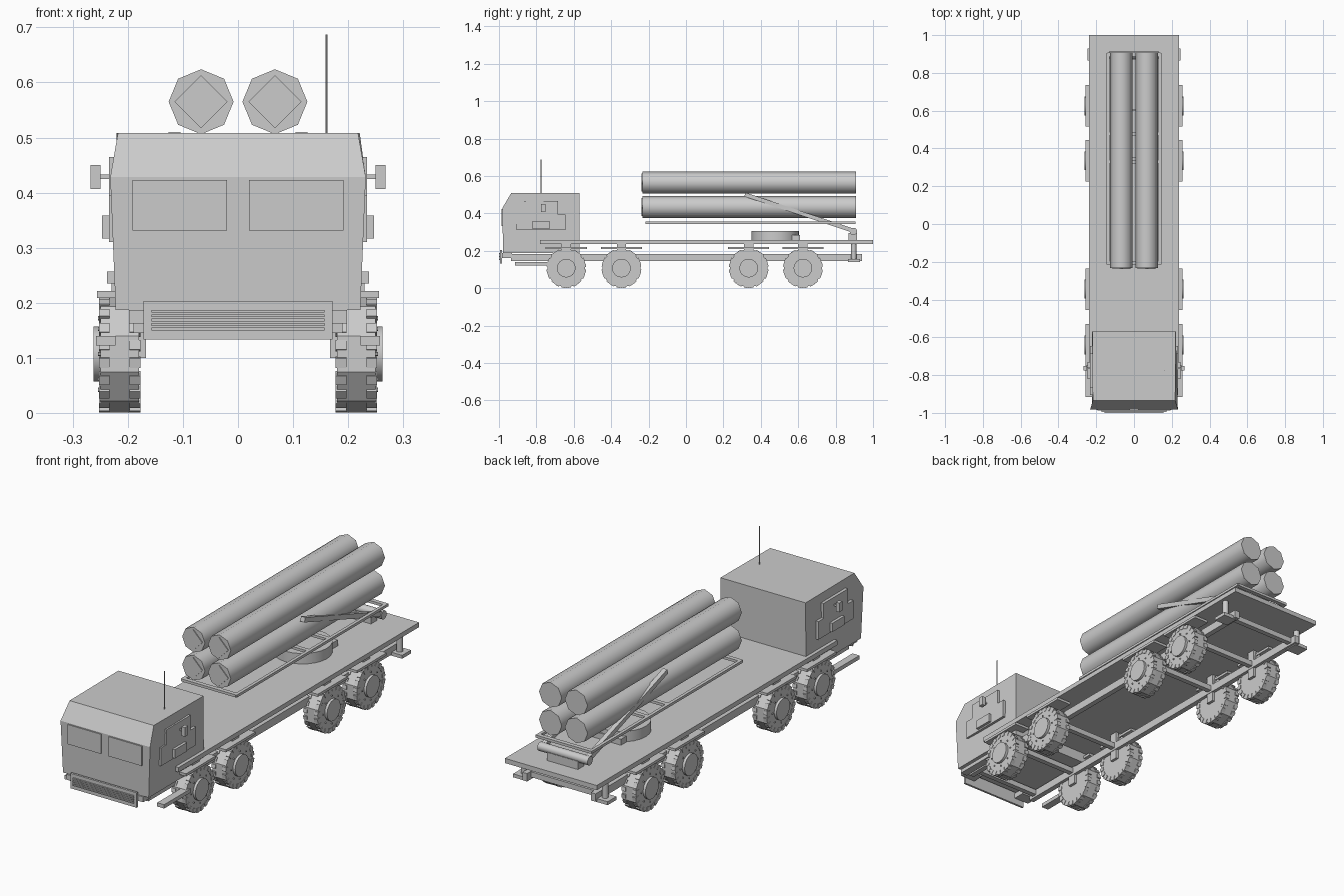
import bpy, bmesh
from math import pi, cos, sin
from mathutils import Matrix, Vector

if "Cube" in bpy.data.objects:
    bpy.data.objects.remove(bpy.data.objects["Cube"])

GREY = (0.6, 0.6, 0.6, 1)
paint = bpy.data.materials.new("light_grey")
paint.use_nodes = True
paint.diffuse_color = GREY
paint.node_tree.nodes["Principled BSDF"].inputs["Base Color"].default_value = GREY


def finish(name, bm, smooth=0):
    bmesh.ops.recalc_face_normals(bm, faces=bm.faces)
    me = bpy.data.meshes.new(name)
    bm.to_mesh(me)
    bm.free()
    me.materials.append(paint)
    ob = bpy.data.objects.new(name, me)
    bpy.context.collection.objects.link(ob)
    if smooth:
        bpy.ops.object.select_all(action="DESELECT")
        ob.select_set(True)
        bpy.context.view_layer.objects.active = ob
        bpy.ops.object.shade_smooth_by_angle(angle=smooth)
    return ob


def add_box(bm, x, y, z, turn=Matrix()):
    """Box from (min, max) ranges."""
    mid = [(a + b) / 2 for a, b in (x, y, z)]
    size = [abs(b - a) for a, b in (x, y, z)]
    bmesh.ops.create_cube(bm, size=1, matrix=turn @ Matrix.Translation(mid) @ Matrix.Diagonal((*size, 1)))


def box(name, x, y, z):
    bm = bmesh.new()
    add_box(bm, x, y, z)
    return finish(name, bm)


def pair(name, x, y, z):
    """The same box on both sides."""
    for side, s in (("left", 1), ("right", -1)):
        box(f"{name}_{side}", (s * x[0], s * x[1]), y, z)


def add_rod(bm, a, b, r, sides, spin=0):
    a, b = Vector(a), Vector(b)
    turn = (b - a).to_track_quat("Z", "Y").to_matrix().to_4x4()
    bmesh.ops.create_cone(bm, cap_ends=True, segments=sides, radius1=r, radius2=r, depth=(b - a).length,
                          matrix=Matrix.Translation((a + b) / 2) @ turn @ Matrix.Rotation(spin, 4, "Z"))


def rod(name, a, b, r, sides=12, smooth=0.9, spin=0):
    bm = bmesh.new()
    add_rod(bm, a, b, r, sides, spin)
    return finish(name, bm, smooth)


# Cab: outline rings of half width, y and z, from the left side to the right
outline = [(0.222, -0.57, 0.187), (0.222, -0.978, 0.187), (0.232, -0.982, 0.428),
           (0.218, -0.935, 0.508), (0.221, -0.57, 0.508)]
bm = bmesh.new()
left = [bm.verts.new(p) for p in outline]
right = [bm.verts.new((-x, y, z)) for x, y, z in outline]
bm.faces.new(left)
bm.faces.new(right)
for i in range(len(left)):
    j = (i + 1) % len(left)
    bm.faces.new((left[i], left[j], right[j], right[i]))
finish("cab", bm)

# Cab fittings
pair("windscreen", (0.02, 0.192), (-0.987, -0.978), (0.331, 0.423))
pair("door_panel_upper", (0.215, 0.234), (-0.865, -0.685), (0.395, 0.465))
pair("door_panel_lower", (0.215, 0.234), (-0.905, -0.645), (0.31, 0.395))
pair("side_locker", (0.23, 0.247), (-0.82, -0.73), (0.317, 0.358))
pair("mirror", (0.25, 0.268), (-0.775, -0.752), (0.407, 0.45))
pair("mirror_arm", (0.22, 0.252), (-0.768, -0.76), (0.425, 0.433))
pair("step", (0.222, 0.258), (-0.915, -0.72), (0.122, 0.14))
rod("antenna", (0.161, -0.775, 0.5), (0.161, -0.775, 0.687), 0.002, 6)

# Front bumper with slats
box("bumper", (-0.172, 0.172), (-0.995, -0.985), (0.133, 0.203))
bm = bmesh.new()
for i in range(5):
    z = 0.15 + i * 0.008
    add_box(bm, (-0.157, 0.157), (-1, -0.994), (z, z + 0.005))
finish("bumper_slats", bm)
pair("bumper_mount", (0.12, 0.198), (-0.985, -0.93), (0.162, 0.187))

# Deck and chassis
box("deck", (-0.238, 0.238), (-0.78, 1), (0.235, 0.257))
pair("frame_rail", (0.165, 0.19), (-0.935, 0.94), (0.145, 0.182))
axles = (-0.64, -0.345, 0.335, 0.625)
for i, y in enumerate((-0.9, *axles, 0.9)):
    box(f"cross_beam_{i}", (-0.17, 0.17), (y - 0.012, y + 0.012), (0.155, 0.18))


# Wheels: ten-sided tyre, staggered lugs, hub
def wheel(name, s, y):
    bm = bmesh.new()
    c = Vector((0, y, 0.107))
    add_rod(bm, c + Vector((s * 0.18, 0, 0)), c + Vector((s * 0.25, 0, 0)), 0.106, 10)
    for i in range(20):
        turn = Matrix.Translation(c) @ Matrix.Rotation(2 * pi * (i + 0.5) / 20, 4, "X")
        for x in ((0.177, 0.197), (0.233, 0.252)):
            add_box(bm, (s * x[0], s * x[1]), (-0.009, 0.009), (0.085, 0.106), turn)
    finish(name, bm)
    bm = bmesh.new()
    add_rod(bm, c + Vector((s * 0.245, 0, 0)), c + Vector((s * 0.262, 0, 0)), 0.05, 16)
    for i in range(8):
        a = 2 * pi * i / 8
        p = c + Vector((s * 0.248, 0.065 * cos(a), 0.065 * sin(a)))
        add_rod(bm, p, p + Vector((s * 0.006, 0, 0)), 0.004, 6)
    finish(name + "_hub", bm, 0.6)


for i, y in enumerate(axles):
    for side, s in (("left", 1), ("right", -1)):
        wheel(f"wheel_{side}_{i}", s, y)
    pair(f"mudguard_{i}", (0.18, 0.256), (y - 0.11, y + 0.11), (0.209, 0.221))
    pair(f"mudguard_mount_{i}", (0.19, 0.23), (y - 0.025, y + 0.025), (0.218, 0.24))
    pair(f"spring_{i}", (0.167, 0.182), (y - 0.02, y + 0.02), (0.1, 0.236))

# Rear stabilisers
for side, s in (("left", 1), ("right", -1)):
    rod(f"stabiliser_{side}", (s * 0.21, 0.897, 0.145), (s * 0.21, 0.897, 0.24), 0.014, 10)
pair("stabiliser_foot", (0.175, 0.245), (0.865, 0.93), (0.14, 0.156))

# Turntable and rack
rod("turntable", (0, 0.478, 0.25), (0, 0.478, 0.306), 0.127, 24)
box("turntable_bracket", (-0.09, 0.09), (0.56, 0.61), (0.255, 0.285))
pair("rack_rail", (0.13, 0.145), (-0.215, 0.905), (0.344, 0.356))
for i, y in enumerate((-0.207, 0.33, 0.478, 0.897)):
    box(f"rack_crossbar_{i}", (-0.14, 0.14), (y - 0.01, y + 0.01), (0.344, 0.356))

# Lifting arms on a rear pivot
rod("pivot_tube", (-0.13, 0.895, 0.303), (0.13, 0.895, 0.303), 0.02)
box("pivot_base", (-0.08, 0.08), (0.87, 0.915), (0.255, 0.295))
low, high = Vector((0, 0.9, 0.305)), Vector((0, 0.315, 0.5))
turn = Matrix.Translation(low) @ (high - low).to_track_quat("Z", "X").to_matrix().to_4x4()
for side, s in (("left", 1), ("right", -1)):
    bm = bmesh.new()
    add_box(bm, (-0.011, 0.011), (-0.011, 0.011), (0, (high - low).length),
            Matrix.Translation((s * 0.115, 0, 0)) @ turn)
    finish(f"lifting_arm_{side}", bm)

# Four eight-sided tubes with framed front caps
for level, z in (("upper", 0.565), ("lower", 0.434)):
    for side, x in (("left", 0.067), ("right", -0.067)):
        rod(f"tube_{level}_{side}", (x, -0.233, z), (x, 0.908, z), 0.059, 8, 0.9)
        rod(f"tube_cap_{level}_{side}", (x, -0.237, z), (x, -0.23, z), 0.048, 4, 0)
